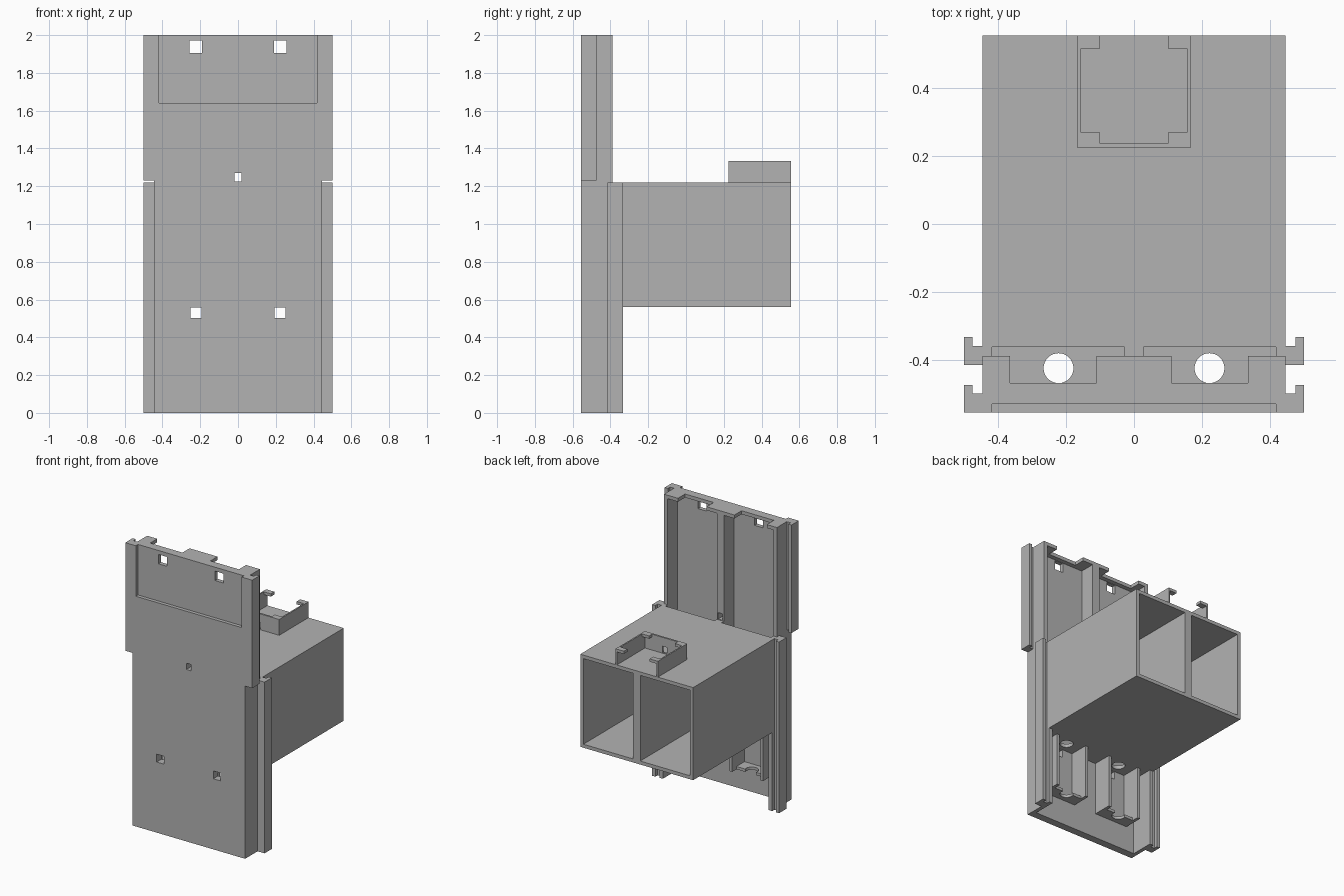
import bpy
import bmesh

if "Cube" in bpy.data.objects:
    bpy.data.objects.remove(bpy.data.objects["Cube"], do_unlink=True)

GREY = (0.45, 0.45, 0.45, 1)
mat = bpy.data.materials.new("light grey plastic")
mat.use_nodes = True
mat.diffuse_color = GREY
mat.node_tree.nodes["Principled BSDF"].inputs["Base Color"].default_value = GREY


def prism(name, outline, z0, z1):
    """Extrude an (x, y) outline from z0 to z1."""
    bm = bmesh.new()
    face = bm.faces.new([bm.verts.new((x, y, z0)) for x, y in outline])
    new = bmesh.ops.extrude_face_region(bm, geom=[face])["geom"]
    verts = [v for v in new if isinstance(v, bmesh.types.BMVert)]
    bmesh.ops.translate(bm, verts=verts, vec=(0, 0, z1 - z0))
    bmesh.ops.recalc_face_normals(bm, faces=bm.faces)
    mesh = bpy.data.meshes.new(name)
    bm.to_mesh(mesh)
    bm.free()
    mesh.materials.append(mat)
    obj = bpy.data.objects.new(name, mesh)
    bpy.context.collection.objects.link(obj)
    return obj


def block(name, x0, x1, y0, y1, z0, z1):
    return prism(name, [(x0, y0), (x1, y0), (x1, y1), (x0, y1)], z0, z1)


def cylinder_cutter(x, y, r, z0, z1):
    bm = bmesh.new()
    bmesh.ops.create_cone(bm, cap_ends=True, segments=32, radius1=r, radius2=r, depth=z1 - z0)
    bmesh.ops.translate(bm, verts=bm.verts, vec=(x, y, (z0 + z1) / 2))
    mesh = bpy.data.meshes.new("cutter")
    bm.to_mesh(mesh)
    bm.free()
    mesh.materials.append(mat)
    obj = bpy.data.objects.new("cutter", mesh)
    bpy.context.collection.objects.link(obj)
    return obj


def cut(obj, *cutters):
    """Subtract each cutter, bake the result and drop the cutters."""
    for c in cutters:
        mod = obj.modifiers.new("cut", "BOOLEAN")
        mod.operation, mod.solver, mod.object = "DIFFERENCE", "EXACT", c
    bpy.context.view_layer.update()
    dg = bpy.context.evaluated_depsgraph_get()
    mesh = bpy.data.meshes.new_from_object(obj.evaluated_get(dg))
    obj.modifiers.clear()
    obj.data = mesh
    for c in cutters:
        bpy.data.objects.remove(c, do_unlink=True)


FRONT, FLOOR, BACK_UP, BACK_LOW = -0.555, -0.5, -0.388, -0.335
W, INNER, RIDGE = 0.445, 0.417, 0.028      # half widths
BOX0, BOX1 = 0.56, 1.22                    # height range of the box
HOLE_X, HOLE_Y, HOLE_R = 0.222, -0.424, 0.044


def centre_slot():
    return block("cutter", -0.018, 0.018, -0.7, 0.3, 1.225, 1.27)


# Front panel with shallow recess and square windows
panel = block("front_panel", -W, W, FRONT, FLOOR, 0, 2)
cutters = [block("cutter", -INNER, INNER, -0.7, -0.53, 1.64, 2.1), centre_slot()]
for s in (-1, 1):
    x = s * 0.223
    cutters.append(block("cutter", x - 0.033, x + 0.033, -0.7, -0.4, 1.905, 1.972))
    cutters.append(block("cutter", x - 0.029, x + 0.029, -0.7, -0.4, 0.503, 0.559))
cut(panel, *cutters)

# Notched cap along the top edge
prism("top_cap", [(-W, FLOOR), (W, FLOOR), (W, BACK_UP), (0.335, BACK_UP), (0.335, -0.468),
                  (0.11, -0.468), (0.11, BACK_UP), (-0.11, BACK_UP), (-0.11, -0.468),
                  (-0.365, -0.468), (-0.365, BACK_UP), (-W, BACK_UP)], 1.975, 2)

# Central ridge between the two rear channels
ridge = block("upper_ridge", -RIDGE, RIDGE, FLOOR, BACK_UP, BOX1, 1.975)
cut(ridge, centre_slot())
block("lower_ridge", -RIDGE, RIDGE, FLOOR, -0.362, BOX0, BOX1)

# Side rims and the L-shaped edge rails
for s, side in ((1, "left"), (-1, "right")):
    def rail(name, y, z0, z1):
        pts = [(W, y), (0.5, y), (0.5, y + 0.082), (0.475, y + 0.082),
               (0.475, y + 0.056), (W, y + 0.056)]
        prism(side + name, [(s * px, py) for px, py in pts], z0, z1)

    rail("_upper_rail", FRONT, 1.23, 2)
    rail("_lower_rail", -0.415, 0, BOX1)
    xa, xb = sorted((s * INNER, s * W))
    block(side + "_upper_rim", xa, xb, FLOOR, BACK_UP, BOX1, 1.975)
    block(side + "_lower_rim", xa, xb, FLOOR, BACK_LOW, 0, BOX1)

# Rear box with two open bays
box = block("rear_box", -W, W, -0.362, 0.555, BOX0, BOX1)
cut(box, *[block("cutter", *sorted((s * RIDGE, s * (W - 0.025))), BACK_LOW, 0.7,
                 BOX0 + 0.025, BOX1 - 0.025) for s in (-1, 1)])

# Shelf with round holes at the base of the channels
shelf = block("hole_shelf", -INNER, INNER, FLOOR, -0.362, BOX0, BOX0 + 0.025)
cut(shelf, *[cylinder_cutter(s * HOLE_X, HOLE_Y, HOLE_R, 0.4, 0.7) for s in (-1, 1)])

# Lower guides: a pair of fins and a holed foot under each hole
for s, side in ((1, "left"), (-1, "right")):
    x = s * HOLE_X
    for d in (-1, 1):
        xc = x + d * 0.122
        block(side + "_guide_fin", xc - 0.011, xc + 0.011, FLOOR, -0.362, 0.18, BOX0)
    foot = block(side + "_guide_foot", x - 0.111, x + 0.111, FLOOR, -0.41, 0.18, 0.2)
    cut(foot, cylinder_cutter(x, HOLE_Y, HOLE_R, 0.1, 0.3))

# Clip holder on top of the box: three walls and four corner tabs
TOP = 1.333
wall = block("holder_front_wall", -0.167, 0.167, 0.225, 0.238, BOX1, TOP)
cut(wall, centre_slot())
for s, side in ((1, "left"), (-1, "right")):
    xa, xb = sorted((s * 0.157, s * 0.167))
    block(side + "_holder_wall", xa, xb, 0.238, 0.555, BOX1, TOP)
    xa, xb = sorted((s * 0.102, s * 0.157))
    block(side + "_holder_front_tab", xa, xb, 0.238, 0.27, TOP - 0.02, TOP)
    block(side + "_holder_back_tab", xa, xb, 0.515, 0.555, TOP - 0.02, TOP)
